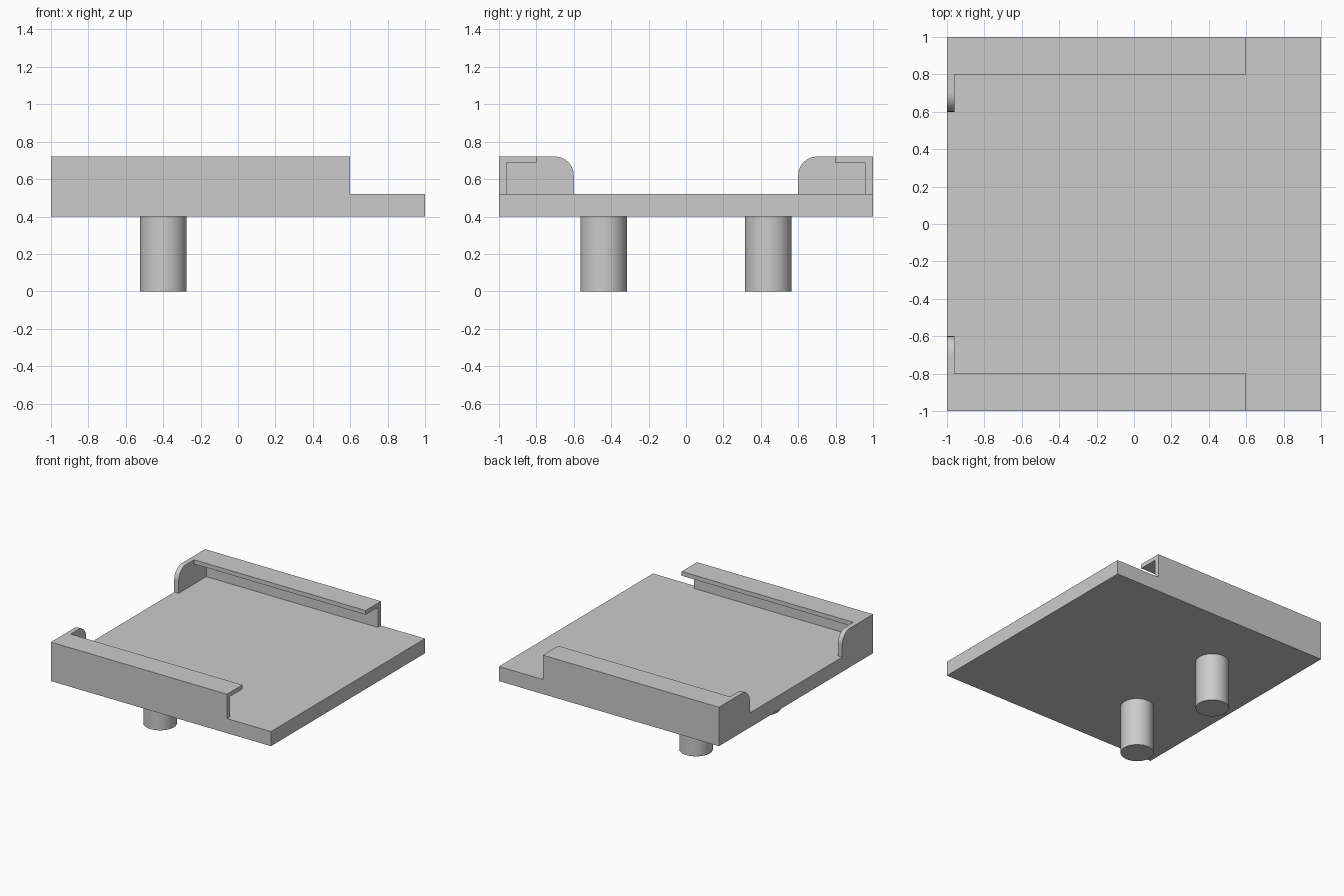
import bpy
import bmesh
import math
from mathutils import Vector

if "Cube" in bpy.data.objects:
    bpy.data.objects.remove(bpy.data.objects["Cube"], do_unlink=True)

grey = bpy.data.materials.new("plain grey")
grey.use_nodes = True
grey.diffuse_color = (0.6, 0.6, 0.6, 1)
grey.node_tree.nodes["Principled BSDF"].inputs["Base Color"].default_value = grey.diffuse_color

BASE, FLOOR, TOP = 0.4, 0.52, 0.72
WALL = 0.04
RAIL_END = 0.6


def finish(name, bm, smooth=False):
    bmesh.ops.recalc_face_normals(bm, faces=bm.faces)
    mesh = bpy.data.meshes.new(name)
    bm.to_mesh(mesh)
    bm.free()
    mesh.materials.append(grey)
    obj = bpy.data.objects.new(name, mesh)
    bpy.context.collection.objects.link(obj)
    if smooth:
        bpy.ops.object.select_all(action="DESELECT")
        obj.select_set(True)
        bpy.context.view_layer.objects.active = obj
        bpy.ops.object.shade_smooth_by_angle(angle=math.radians(30))
    return obj


def extrude_x(name, profile, x0, x1, smooth=False):
    """Sweep a closed (y, z) profile along x."""
    bm = bmesh.new()
    face = bm.faces.new([bm.verts.new((x0, y, z)) for y, z in profile])
    new = bmesh.ops.extrude_face_region(bm, geom=[face], use_keep_orig=True)["geom"]
    verts = [g for g in new if isinstance(g, bmesh.types.BMVert)]
    bmesh.ops.translate(bm, verts=verts, vec=Vector((x1 - x0, 0, 0)))
    return finish(name, bm, smooth)


# Base plate
extrude_x("base_plate", [(-1, BASE), (1, BASE), (1, FLOOR), (-1, FLOOR)], -1, 1)

# Overhanging side rail: upright wall with an inward lip
rail = [(1, FLOOR), (1, TOP), (0.8, TOP), (0.8, TOP - 0.035),
        (1 - WALL, TOP - 0.035), (1 - WALL, FLOOR)]

# End stop: upright tab with one rounded inner corner
R = 0.1
arc = [(0.6 + R - R * math.sin(a), TOP - R + R * math.cos(a))
       for a in (math.pi / 2 * i / 16 for i in range(17))]
stop = [(1, FLOOR), (1, TOP)] + arc + [(0.6, FLOOR)]

for side, s in (("front", -1), ("back", 1)):
    extrude_x(side + "_rail", [(s * y, z) for y, z in rail], WALL - 1, RAIL_END)
    extrude_x(side + "_end_stop", [(s * y, z) for y, z in stop], -1, WALL - 1, True)

    # Mounting peg under the plate
    bm = bmesh.new()
    bmesh.ops.create_cone(bm, cap_ends=True, segments=48, radius1=0.125,
                          radius2=0.125, depth=BASE)
    bmesh.ops.translate(bm, verts=bm.verts, vec=Vector((-0.4, s * 0.44, BASE / 2)))
    finish(side + "_peg", bm, True)
